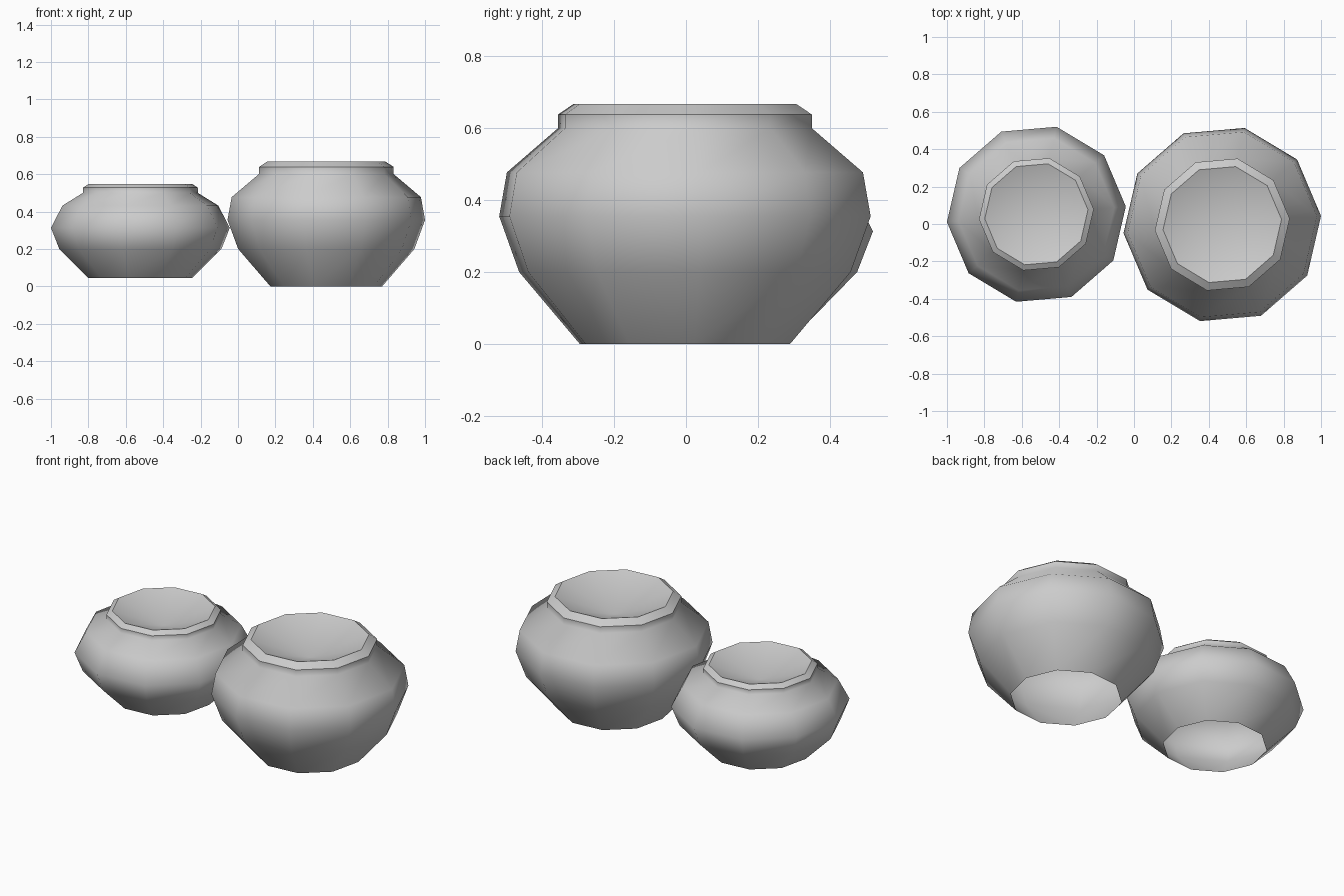
import bpy
import bmesh
from math import cos, sin, radians, tau

if "Cube" in bpy.data.objects:
    bpy.data.objects.remove(bpy.data.objects["Cube"], do_unlink=True)

SIDES = 10
TURN = radians(5)

# Single clay colour
clay = bpy.data.materials.new("grey_clay")
clay.use_nodes = True
clay.diffuse_color = (0.6, 0.6, 0.6, 1)
clay.node_tree.nodes["Principled BSDF"].inputs["Base Color"].default_value = (0.6, 0.6, 0.6, 1)


def make_pot(name, x, y, profile, dish_depth):
    """Turn a (radius, height) profile into a ten-sided pot, open below, dished on top."""
    bm = bmesh.new()
    rings = []
    for radius, z in profile:
        angles = [TURN + tau * i / SIDES for i in range(SIDES)]
        rings.append([bm.verts.new((radius * cos(a), radius * sin(a), z)) for a in angles])

    # Walls
    for low, high in zip(rings, rings[1:]):
        for i in range(SIDES):
            j = (i + 1) % SIDES
            bm.faces.new((low[i], low[j], high[j], high[i]))

    # Dished mouth
    rim = rings[-1]
    centre = bm.verts.new((0, 0, profile[-1][1] - dish_depth))
    for i in range(SIDES):
        bm.faces.new((rim[i], rim[(i + 1) % SIDES], centre))

    # Smooth shading with hard creases on both edges of the rim
    for face in bm.faces:
        face.smooth = True
    for ring in rings[-2:]:
        for i in range(SIDES):
            bm.edges.get((ring[i], ring[(i + 1) % SIDES])).smooth = False

    mesh = bpy.data.meshes.new(name)
    bm.to_mesh(mesh)
    bm.free()
    mesh.materials.append(clay)
    pot = bpy.data.objects.new(name, mesh)
    pot.location = (x, y, 0)
    bpy.context.collection.objects.link(pot)


# Profiles run: base, lower belly, widest belly, shoulder, neck, rim, top
large_profile = [(0.30, 0), (0.473, 0.2), (0.53, 0.355), (0.508, 0.477),
                 (0.362, 0.60), (0.362, 0.638), (0.318, 0.667)]
small_profile = [(0.28, 0.045), (0.435, 0.2), (0.48, 0.313), (0.418, 0.432),
                 (0.308, 0.50), (0.308, 0.528), (0.277, 0.548)]

make_pot("large_pot", 0.472, -0.003, large_profile, 0.12)
make_pot("small_pot", -0.522, 0.052, small_profile, 0.1)
